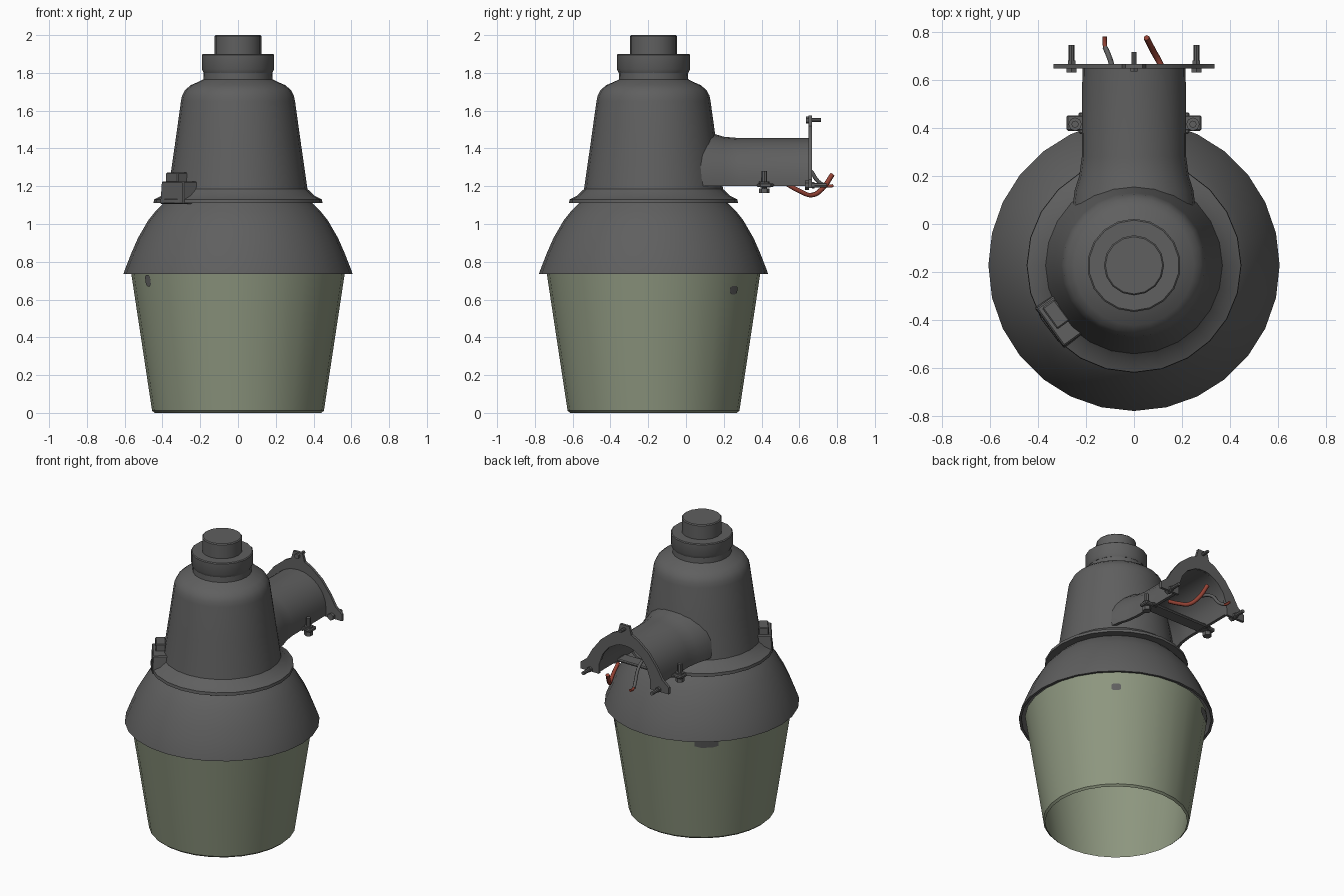
import bpy, bmesh, math
from mathutils import Vector, Matrix

if "Cube" in bpy.data.objects:
    bpy.data.objects.remove(bpy.data.objects["Cube"])

CY = -0.172  # lamp axis in y


def material(name, rgb):
    m = bpy.data.materials.new(name)
    m.diffuse_color = (*rgb, 1)
    m.use_nodes = True
    m.node_tree.nodes["Principled BSDF"].inputs["Base Color"].default_value = m.diffuse_color
    return m


GREY = material("dark_grey_metal", (0.115, 0.115, 0.115))
GLASS = material("green_tinted_glass", (0.27, 0.31, 0.215))
RED = material("red_wire", (0.30, 0.055, 0.035))


def finish(name, bm, mat, angle=38):
    bmesh.ops.recalc_face_normals(bm, faces=bm.faces)
    for f in bm.faces:
        f.smooth = True
    for e in bm.edges:
        e.smooth = len(e.link_faces) == 2 and e.calc_face_angle(0) < math.radians(angle)
    me = bpy.data.meshes.new(name)
    bm.to_mesh(me)
    bm.free()
    me.materials.append(mat)
    ob = bpy.data.objects.new(name, me)
    bpy.context.collection.objects.link(ob)
    return ob


def lathe(name, profile, mat, n=24, closed=False):
    """Revolve (radius, z) points round the lamp axis."""
    bm = bmesh.new()
    rings = []
    for r, z in profile:
        if r == 0:
            rings.append([bm.verts.new((0, CY, z))] * n)
        else:
            rings.append([bm.verts.new((r * math.sin(2 * math.pi * i / n),
                                        CY + r * math.cos(2 * math.pi * i / n), z)) for i in range(n)])
    pairs = list(zip(rings, rings[1:])) + ([(rings[-1], rings[0])] if closed else [])
    for a, b in pairs:
        for i in range(n):
            j = (i + 1) % n
            vs = list(dict.fromkeys((a[i], a[j], b[j], b[i])))
            bm.faces.new(vs)
    return finish(name, bm, mat)


def box(name, center, size, rot=0, taper=1.0):
    bm = bmesh.new()
    bmesh.ops.create_cube(bm, size=1)
    for v in bm.verts:
        k = taper if v.co.z > 0 else 1
        v.co = Vector((v.co.x * size[0] * k, v.co.y * size[1] * k, v.co.z * size[2]))
    bmesh.ops.bevel(bm, geom=bm.edges[:], offset=0.006, segments=1, affect='EDGES')
    bm.transform(Matrix.Translation(center) @ Matrix.Rotation(rot, 4, 'Z'))
    return finish(name, bm, GREY, 30)


def bolt(name, start, axis, parts):
    """Stack of cylinders (radius, from, to, sides) along an axis."""
    bm = bmesh.new()
    q = Vector((0, 0, 1)).rotation_difference(Vector(axis)).to_matrix().to_4x4()
    for r, a, b, n in parts:
        m = Matrix.Translation(start) @ q @ Matrix.Translation((0, 0, (a + b) / 2))
        bmesh.ops.create_cone(bm, cap_ends=True, segments=n, radius1=r, radius2=r, depth=b - a, matrix=m)
    return finish(name, bm, GREY)


def wire(name, pts, radius, mat):
    cu = bpy.data.curves.new(name, 'CURVE')
    cu.dimensions = '3D'
    cu.bevel_depth, cu.bevel_resolution, cu.resolution_u = radius, 1, 6
    cu.use_fill_caps = True
    sp = cu.splines.new('BEZIER')
    sp.bezier_points.add(len(pts) - 1)
    for p, c in zip(sp.bezier_points, pts):
        p.co = c
        p.handle_left_type = p.handle_right_type = 'AUTO'
    cu.materials.append(mat)
    ob = bpy.data.objects.new(name, cu)
    bpy.context.collection.objects.link(ob)


# Glass skirt, open at the bottom, with a thin wall
lathe("glass_skirt", [(0.455, 0.012), (0.567, 0.75), (0.552, 0.75), (0.442, 0.0)], GLASS, 28, True)

# Hollow hood above the glass
lathe("hood", [(0.606, 0.735), (0.604, 0.745), (0.565, 0.845), (0.53, 0.925), (0.475, 1.02), (0.435, 1.07),
               (0.39, 1.115), (0.33, 1.12), (0.33, 1.10), (0.42, 1.06), (0.515, 0.92), (0.575, 0.80),
               (0.59, 0.735)], GREY, 28, True)

# Upper housing with flared flange, shoulder and neck
lathe("housing", [(0.33, 1.11), (0.447, 1.11), (0.445, 1.13), (0.405, 1.15), (0.368, 1.185), (0.334, 1.42),
                  (0.302, 1.65), (0.296, 1.68), (0.28, 1.71), (0.25, 1.735), (0.20, 1.757), (0.184, 1.765),
                  (0.182, 1.82)], GREY)

# Sensor cap on the neck
lathe("cap_ring", [(0, 1.80), (0.185, 1.80), (0.194, 1.82), (0.194, 1.895), (0.188, 1.90), (0, 1.90)], GREY, 18)
lathe("cap_sensor", [(0.125, 1.89), (0.125, 1.994), (0.119, 2.0), (0, 2.0)], GREY, 16)

# Arched arm, open below, flared where it meets the housing
bm = bmesh.new()
N = 12
sections = [(0.0, 0.265, 1.50), (0.14, 0.247, 1.48), (0.20, 0.228, 1.462), (0.28, 0.217, 1.455), (0.655, 0.215, 1.455)]


def arch(y, w, top):
    pts = [(-w, y, 1.2)]
    pts += [(-w * math.cos(math.pi * i / N), y, 1.24 + (top - 1.24) * math.sin(math.pi * i / N)) for i in range(N + 1)]
    return pts + [(w, y, 1.2)]


rows = [[bm.verts.new(p) for p in arch(*s)] for s in sections]
rows_in = [[bm.verts.new(p) for p in arch(y, w - 0.02, t - 0.02)] for y, w, t in sections]
for group in (rows, rows_in):
    for a, b in zip(group, group[1:]):
        for i in range(len(a) - 1):
            bm.faces.new((a[i], a[i + 1], b[i + 1], b[i]))
for a, b, c, d in zip(rows, rows[1:], rows_in, rows_in[1:]):  # lower lips
    for k in (0, -1):
        bm.faces.new((a[k], b[k], d[k], c[k]))
for i in range(len(rows[0]) - 1):  # end rim
    bm.faces.new((rows[-1][i], rows[-1][i + 1], rows_in[-1][i + 1], rows_in[-1][i]))
finish("arm", bm, GREY)

# Mounting plate: arched band with feet and a top lug
half = [((0.195, 1.19), (0.335, 1.19)), ((0.195, 1.22), (0.335, 1.235)), ((0.192, 1.26), (0.285, 1.275)),
        ((0.165, 1.335), (0.245, 1.345)), ((0.12, 1.39), (0.18, 1.43)), ((0.06, 1.425), (0.10, 1.495)),
        ((0.035, 1.432), (0.05, 1.52)), ((0.025, 1.434), (0.035, 1.575))]
band = half + [((-a[0], a[1]), (-b[0], b[1])) for a, b in reversed(half)]
bm = bmesh.new()
cols = [[bm.verts.new((x, 0.648, z)) for x, z in pair] for pair in band]
faces = [bm.faces.new((a[0], a[1], b[1], b[0])) for a, b in zip(cols, cols[1:])]
ext = bmesh.ops.extrude_face_region(bm, geom=faces, use_keep_orig=True)
for g in ext["geom"]:
    if isinstance(g, bmesh.types.BMVert):
        g.co.y += 0.018
finish("mounting_plate", bm, GREY, 25)

# Plate bolts
bolt("top_plate_bolt", (0, 0.635, 1.55), (0, 1, 0), [(0.018, 0, 0.014, 6), (0.011, 0, 0.08, 8)])
for side, s in (("left", -1), ("right", 1)):
    bolt(side + "_plate_bolt", (s * 0.26, 0.63, 1.205), (0, 1, 0),
         [(0.024, 0, 0.02, 6), (0.012, 0, 0.115, 8), (0.018, 0.036, 0.05, 6)])
    # Clamp bolts and lugs on the arm sides
    bolt(side + "_clamp_bolt", (s * 0.245, 0.415, 1.163), (0, 0, 1),
         [(0.028, 0, 0.026, 6), (0.015, 0, 0.118, 8), (0.028, 0.05, 0.062, 8)])
    box(side + "_clamp_lug", (s * 0.235, 0.42, 1.205), (0.09, 0.065, 0.024))

# Clamp strap under the arm
box("clamp_strap", (0, 0.42, 1.205), (0.46, 0.09, 0.018))

# Latch boss at the front left of the flange
out = math.radians(216)
box("latch_boss", (-0.30, -0.395, 1.165), (0.13, 0.21, 0.12), out, 0.93)
box("latch_button", (-0.325, -0.375, 1.24), (0.065, 0.11, 0.065), out)

# Glass retaining clips: thin plates on the glass wall
for i, (deg, z, w, h) in enumerate([(212, 0.70, 0.05, 0.06), (50, 0.65, 0.06, 0.045), (128, 0.70, 0.15, 0.05)]):
    r = 0.455 + 0.152 * (z - 0.012)
    bm = bmesh.new()
    strips = []
    for k in range(5):
        t = math.radians(deg) + (k / 4 - 0.5) * w / r
        hh = h / 2 * (0.6 if k in (0, 4) else 1)
        strips.append([bm.verts.new(((r + 0.152 * d + 0.003) * math.cos(t), CY + (r + 0.152 * d + 0.003) * math.sin(t), z + d))
                       for d in (-hh, hh)])
    for a, b in zip(strips, strips[1:]):
        bm.faces.new((a[0], b[0], b[1], a[1]))
    finish("glass_clip_%d" % (i + 1), bm, GREY)

# Supply wires hanging out of the arm
wire("red_supply_wire", [(0.15, 0.52, 1.22), (0.135, 0.60, 1.175), (0.11, 0.665, 1.153), (0.08, 0.72, 1.185),
                         (0.052, 0.775, 1.262)], 0.013, RED)
wire("grey_supply_wire", [(-0.07, 0.55, 1.33), (-0.09, 0.65, 1.29), (-0.105, 0.70, 1.225), (-0.12, 0.735, 1.203)],
     0.011, GREY)
wire("grey_wire_red_end", [(-0.12, 0.735, 1.203), (-0.122, 0.755, 1.2), (-0.122, 0.78, 1.203)], 0.009, RED)
